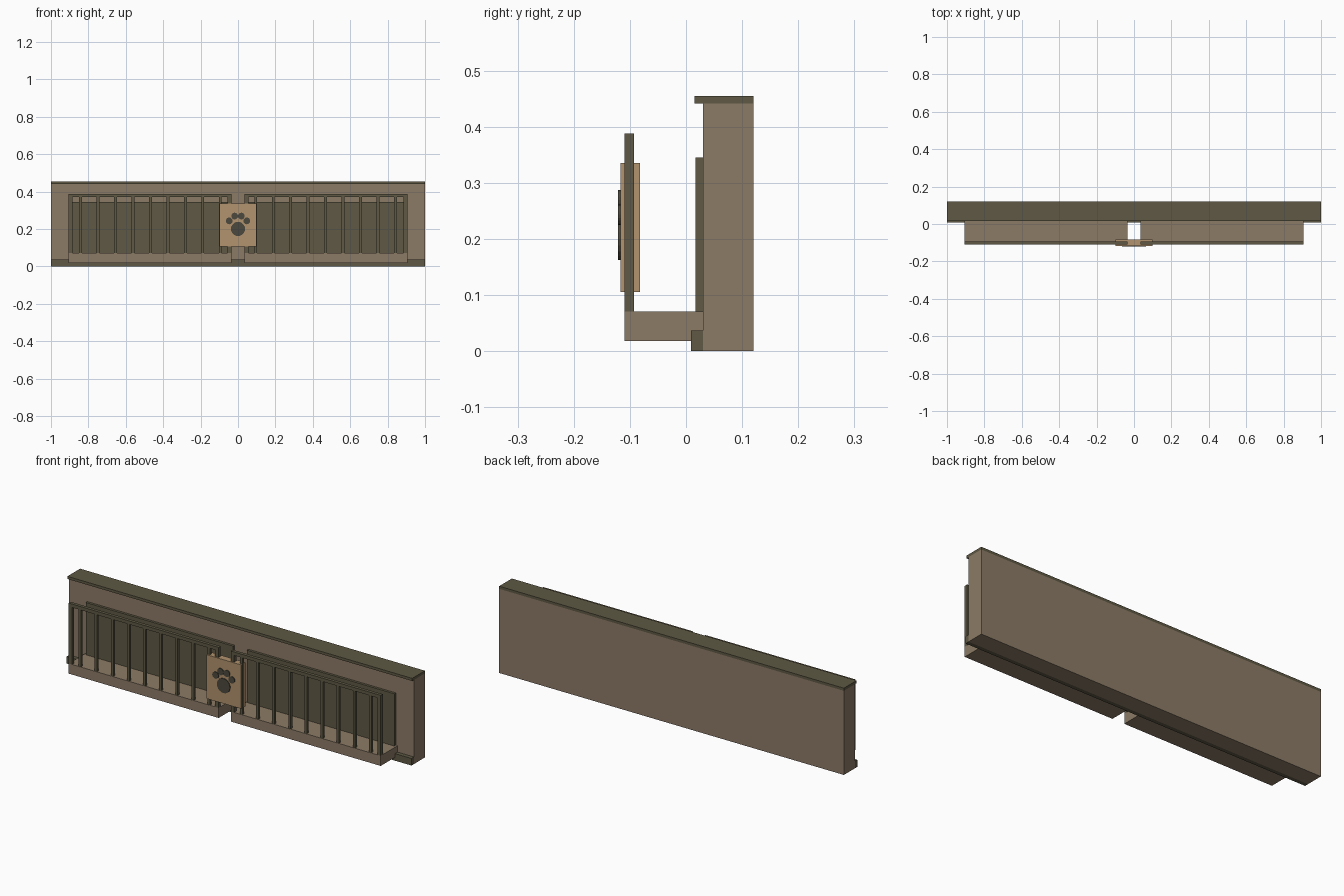
import bpy
import bmesh
from mathutils import Matrix, Vector

if "Cube" in bpy.data.objects:
    bpy.data.objects.remove(bpy.data.objects["Cube"], do_unlink=True)


def make_material(name, rgb):
    mat = bpy.data.materials.new(name)
    mat.use_nodes = True
    color = (*rgb, 1.0)
    mat.diffuse_color = color
    mat.node_tree.nodes["Principled BSDF"].inputs["Base Color"].default_value = color
    return mat


TAN = make_material("tan stone", (0.262, 0.198, 0.133))
OLIVE = make_material("dark olive", (0.112, 0.098, 0.058))
WOOD = make_material("light wood", (0.445, 0.292, 0.156))
CHARCOAL = make_material("charcoal", (0.07, 0.066, 0.047))


def finish(name, bm, mat):
    mesh = bpy.data.meshes.new(name)
    bm.to_mesh(mesh)
    bm.free()
    mesh.materials.append(mat)
    obj = bpy.data.objects.new(name, mesh)
    bpy.context.collection.objects.link(obj)
    return obj


def add_box(bm, x, y, z):
    """Add a box spanning the given (min, max) pairs."""
    lo, hi = (Vector(c) for c in zip(x, y, z))
    place = Matrix.Translation((lo + hi) / 2) @ Matrix.Diagonal((*(hi - lo), 1))
    bmesh.ops.create_cube(bm, size=1, matrix=place)


def box(name, x, y, z, mat):
    bm = bmesh.new()
    add_box(bm, x, y, z)
    return finish(name, bm, mat)


def span(side, inner, outer):
    return tuple(sorted((side * inner, side * outer)))


# Wall with coping and skirting
box("wall", (-1, 1), (0.03, 0.12), (0, 0.441), TAN)
box("coping", (-1, 1), (0.015, 0.12), (0.441, 0.455), OLIVE)
box("skirting", (-1, 1), (0.009, 0.03), (0, 0.037), OLIVE)

# Mirrored balconies
RAIL_Y = (-0.11, -0.093)
for side, label in ((1, "left"), (-1, "right")):
    box(label + "_floor", span(side, 0.035, 0.905), (-0.11, 0.03), (0.018, 0.071), TAN)
    box(label + "_back_panel", span(side, 0.04, 0.895), (0.017, 0.03), (0.071, 0.345), OLIVE)

    # Railing frame: top rail and end posts
    bm = bmesh.new()
    add_box(bm, span(side, 0.035, 0.905), RAIL_Y, (0.37, 0.388))
    add_box(bm, span(side, 0.035, 0.055), RAIL_Y, (0.071, 0.37))
    add_box(bm, span(side, 0.885, 0.905), RAIL_Y, (0.071, 0.37))
    finish(label + "_railing_frame", bm, OLIVE)

    # Evenly spaced balusters
    bm = bmesh.new()
    for i in range(9):
        x = 0.094 + i * 0.0935
        add_box(bm, span(side, x - 0.007, x + 0.007), (-0.108, -0.095), (0.071, 0.37))
    finish(label + "_balusters", bm, OLIVE)

# Central plaque
box("plaque", (-0.1, 0.1), (-0.117, -0.082), (0.105, 0.335), WOOD)

# Paw emblem: one pad and four toes as thin discs
bm = bmesh.new()
toes = [(s * x, z, 0.018) for s in (-1, 1) for x, z in ((0.047, 0.243), (0.018, 0.269))]
for x, z, radius in [(0, 0.2, 0.038)] + toes:
    place = Matrix.Translation((x, -0.119, z)) @ Matrix.Rotation(1.5708, 4, "X")
    bmesh.ops.create_cone(bm, cap_ends=True, segments=20, radius1=radius,
                          radius2=radius, depth=0.004, matrix=place)
finish("paw_emblem", bm, CHARCOAL)
